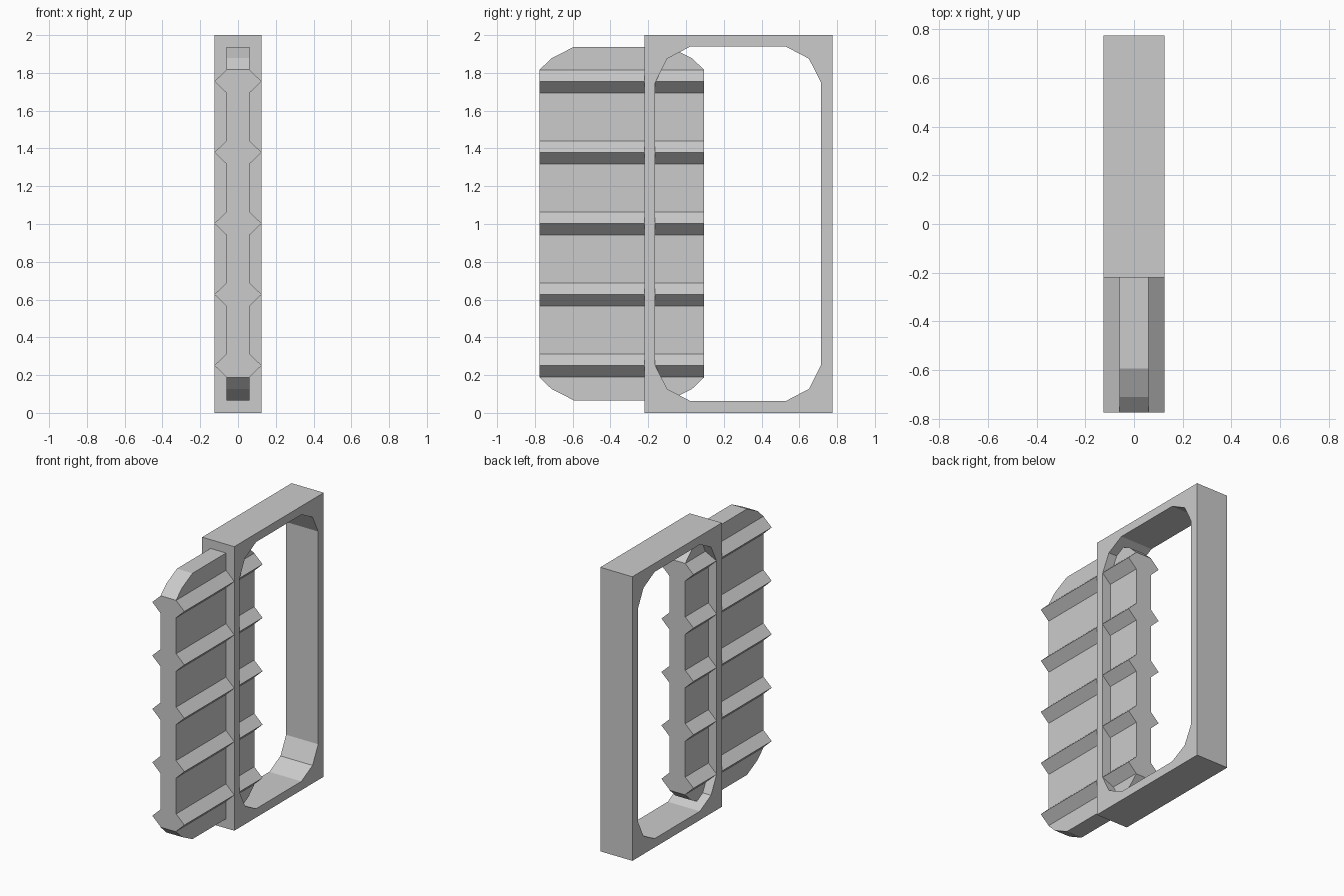
import bpy, bmesh
from mathutils import Vector

if "Cube" in bpy.data.objects:
    bpy.data.objects.remove(bpy.data.objects["Cube"])


def finish(bm, name):
    bmesh.ops.recalc_face_normals(bm, faces=bm.faces[:])
    me = bpy.data.meshes.new(name)
    bm.to_mesh(me)
    bm.free()
    ob = bpy.data.objects.new(name, me)
    bpy.context.collection.objects.link(ob)
    return ob


def extrude(bm, faces, vec):
    r = bmesh.ops.extrude_face_region(bm, geom=faces, use_keep_orig=True)
    verts = [g for g in r["geom"] if isinstance(g, bmesh.types.BMVert)]
    bmesh.ops.translate(bm, verts=verts, vec=vec)


def rounded(y0, y1, z0, z1, steps):
    """Rectangle outline in y/z; steps are (dy, dz) corner insets."""
    c = [(y0 + a, z0 + b) for a, b in steps]
    c += [(y1 - a, z0 + b) for a, b in reversed(steps)]
    return c + [(y, z0 + z1 - z) for y, z in reversed(c)]


# Outer frame with faceted opening
bm = bmesh.new()
edges = []
for loop in (rounded(-0.22, 0.775, 0, 2, [(0, 0)]),
             rounded(-0.163, 0.714, 0.062, 1.94,
                     [(0, 0.19), (0.063, 0.065), (0.187, 0)])):
    vs = [bm.verts.new((-0.125, y, z)) for y, z in loop]
    edges += [bm.edges.new((vs[i - 1], vs[i])) for i in range(len(vs))]
bmesh.ops.triangle_fill(bm, edges=edges, use_beauty=True)
extrude(bm, bm.faces[:], (0.25, 0, 0))
finish(bm, "frame")

# Ribbed panel: one ribbed profile swept along y
Y0, Y1, Z0, Z1, W = -0.775, 0.095, 0.066, 1.938, 0.0605
side = [(W, Z0)]
for i in range(5):
    z = 0.251 + i * 0.376
    side += [(W, z - 0.0615), (0.125, z), (W, z + 0.0615)]
side.append((W, Z1))
profile = side + [(-x, z) for x, z in reversed(side)]
bm = bmesh.new()
face = bm.faces.new([bm.verts.new((x, Y0, z)) for x, z in profile])
extrude(bm, [face], (0, Y1 - Y0, 0))

# Two chamfer cuts on each of the four panel corners
yc, zc = (Y0 + Y1) / 2, (Z0 + Z1) / 2
hy, hz = (Y1 - Y0) / 2, (Z1 - Z0) / 2
corner = [(hy, hz - 0.121), (hy - 0.064, hz - 0.06), (hy - 0.182, hz)]
for sy in (-1, 1):
    for sz in (-1, 1):
        for (ya, za), (yb, zb) in zip(corner, corner[1:]):
            cut = bmesh.ops.bisect_plane(
                bm, geom=bm.verts[:] + bm.edges[:] + bm.faces[:], dist=1e-5,
                plane_co=(0, yc + sy * ya, zc + sz * za),
                plane_no=Vector((0, sy * (zb - za), sz * (ya - yb))),
                clear_outer=True)
            rim = [e for e in bm.edges if e.is_boundary]
            bmesh.ops.holes_fill(bm, edges=rim, sides=0)
finish(bm, "ribbed_panel")
